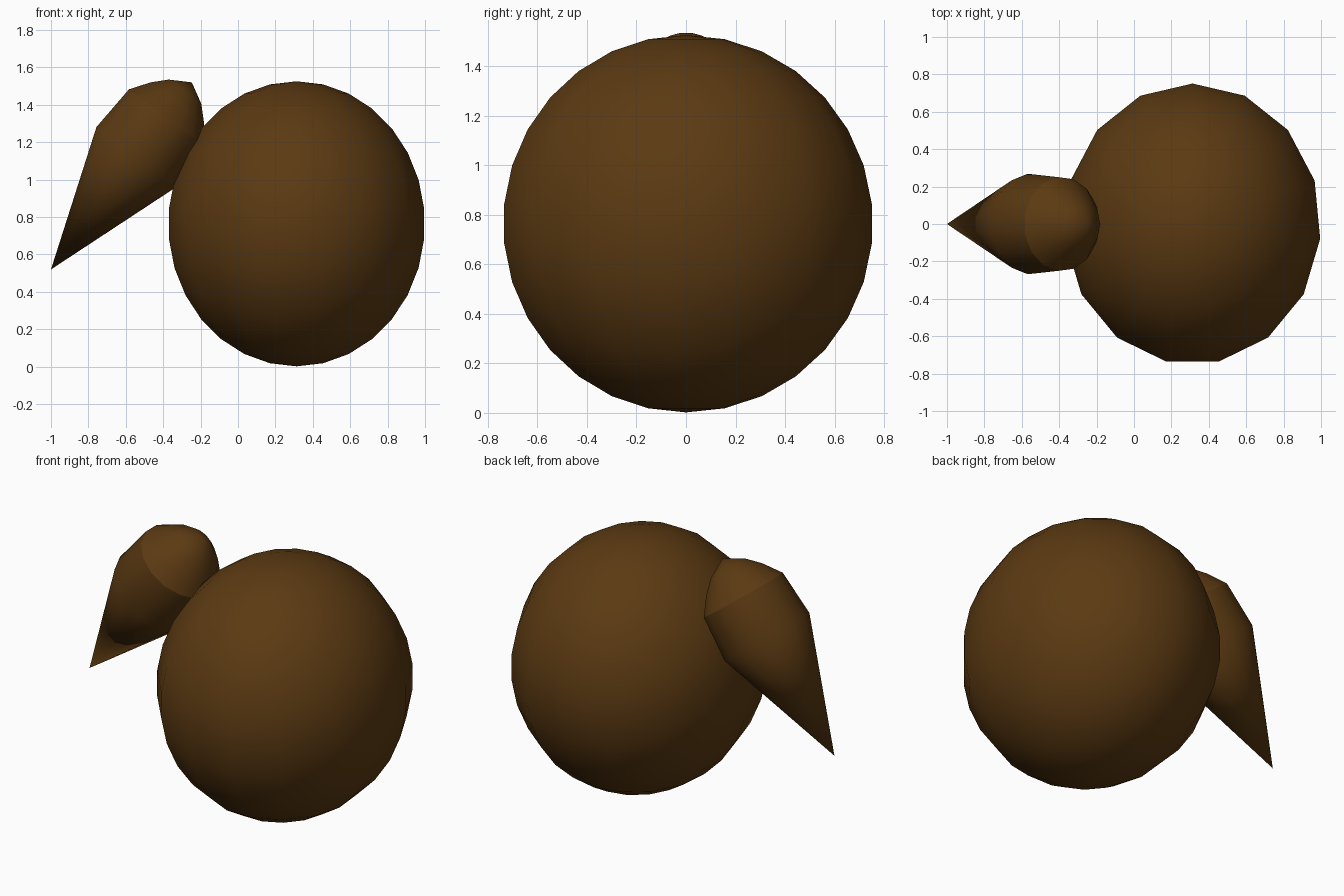
import bpy
import bmesh
import math
from mathutils import Matrix, Vector

if "Cube" in bpy.data.objects:
    bpy.data.objects.remove(bpy.data.objects["Cube"])

SIDES = 15

brown = bpy.data.materials.new("brown")
brown.diffuse_color = (0.105, 0.042, 0.006, 1)
brown.use_nodes = True
brown.node_tree.nodes["Principled BSDF"].inputs["Base Color"].default_value = brown.diffuse_color


def finish(bm, name):
    bmesh.ops.recalc_face_normals(bm, faces=bm.faces)
    mesh = bpy.data.meshes.new(name)
    bm.to_mesh(mesh)
    bm.free()
    mesh.materials.append(brown)
    obj = bpy.data.objects.new(name, mesh)
    bpy.context.collection.objects.link(obj)
    bpy.ops.object.select_all(action='DESELECT')
    obj.select_set(True)
    bpy.context.view_layer.objects.active = obj
    bpy.ops.object.shade_smooth_by_angle(angle=math.radians(28))
    return obj


# Body: low-poly egg, stretched vertically
bm = bmesh.new()
bmesh.ops.create_uvsphere(bm, u_segments=SIDES, v_segments=SIDES, radius=1)
bmesh.ops.transform(bm, verts=bm.verts,
                    matrix=Matrix.Translation((0.313, 0, 0.764)) @ Matrix.Diagonal((0.69, 0.755, 0.762, 1)))
finish(bm, "body")

# Horn: (distance from tip, radius) profile turned around a slanted axis
profile = [(0.755, 0.27), (1.02, 0.252), (1.12, 0.18), (1.19, 0.11)]
tip = Vector((-1, 0, 0.52))
tilt = math.radians(53)
axis = Vector((math.cos(tilt), 0, math.sin(tilt)))
across = Vector((math.sin(tilt), 0, -math.cos(tilt)))
side = Vector((0, 1, 0))

bm = bmesh.new()
rings = []
for dist, radius in profile:
    angles = [2 * math.pi * i / SIDES for i in range(SIDES)]
    rings.append([bm.verts.new(tip + axis * dist
                               + (across * math.cos(a) + side * math.sin(a)) * radius) for a in angles])
point = bm.verts.new(tip)
crown = bm.verts.new(tip + axis * 1.252)
for i in range(SIDES):
    j = (i + 1) % SIDES
    bm.faces.new((point, rings[0][i], rings[0][j]))
    for low, high in zip(rings, rings[1:]):
        bm.faces.new((low[i], high[i], high[j], low[j]))
    bm.faces.new((crown, rings[-1][j], rings[-1][i]))
finish(bm, "horn")
